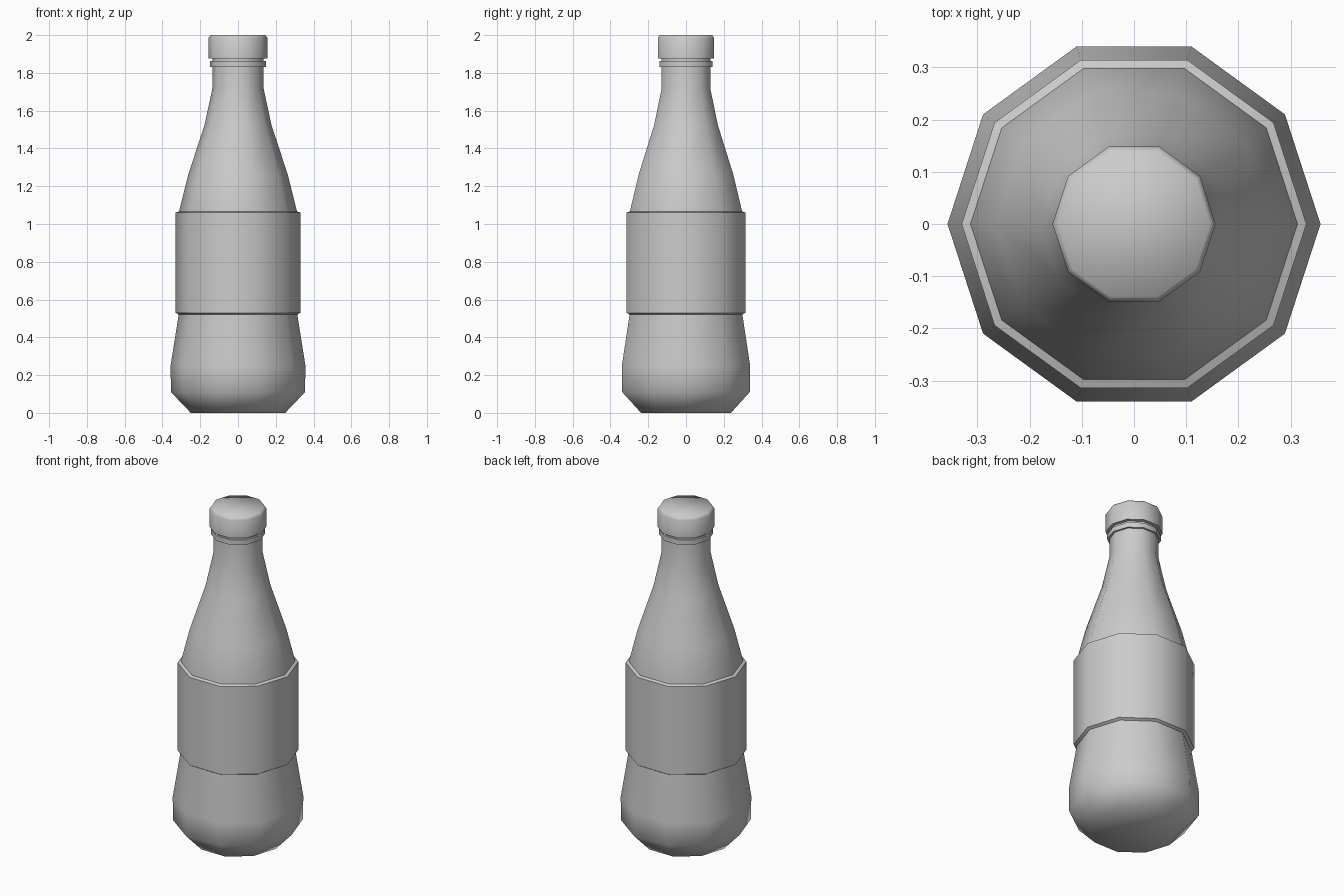
import bpy, bmesh, math

if "Cube" in bpy.data.objects:
    bpy.data.objects.remove(bpy.data.objects["Cube"])

SIDES = 10


def lathe(name, profile, close_bottom=True, close_top=True, angle=60):
    """Revolve (radius, z) points into a ten-sided part."""
    bm = bmesh.new()
    rings = []
    for r, z in profile:
        rings.append([bm.verts.new((r * math.cos(2 * math.pi * i / SIDES),
                                    r * math.sin(2 * math.pi * i / SIDES), z))
                      for i in range(SIDES)])
    for a, b in zip(rings, rings[1:]):
        for i in range(SIDES):
            j = (i + 1) % SIDES
            bm.faces.new((a[i], a[j], b[j], b[i]))
    if close_bottom:
        bm.faces.new(rings[0][::-1])
    if close_top:
        bm.faces.new(rings[-1])
    mesh = bpy.data.meshes.new(name)
    bm.to_mesh(mesh)
    bm.free()
    obj = bpy.data.objects.new(name, mesh)
    bpy.context.collection.objects.link(obj)
    bpy.ops.object.select_all(action='DESELECT')
    obj.select_set(True)
    bpy.context.view_layer.objects.active = obj
    bpy.ops.object.shade_smooth_by_angle(angle=math.radians(angle))
    return obj


# Glass body: base, belly, straight waist, shoulder and neck
lathe("bottle_body", [(0.25, 0.0), (0.355, 0.11), (0.357, 0.25), (0.314, 0.52),
                      (0.314, 1.06), (0.264, 1.26), (0.177, 1.525),
                      (0.135, 1.72), (0.135, 1.88)])

# Wrap-around label band with thin lips meeting the body
lathe("label_band", [(0.313, 0.52), (0.33, 0.53), (0.33, 1.06), (0.313, 1.067)],
      False, False, angle=40)

# Tamper ring under the cap
lathe("neck_ring", [(0.134, 1.832), (0.147, 1.832), (0.147, 1.862), (0.134, 1.862)],
      False, False)

# Cap with a softened top edge
lathe("cap", [(0.156, 1.877), (0.156, 1.985), (0.146, 2.0)])
